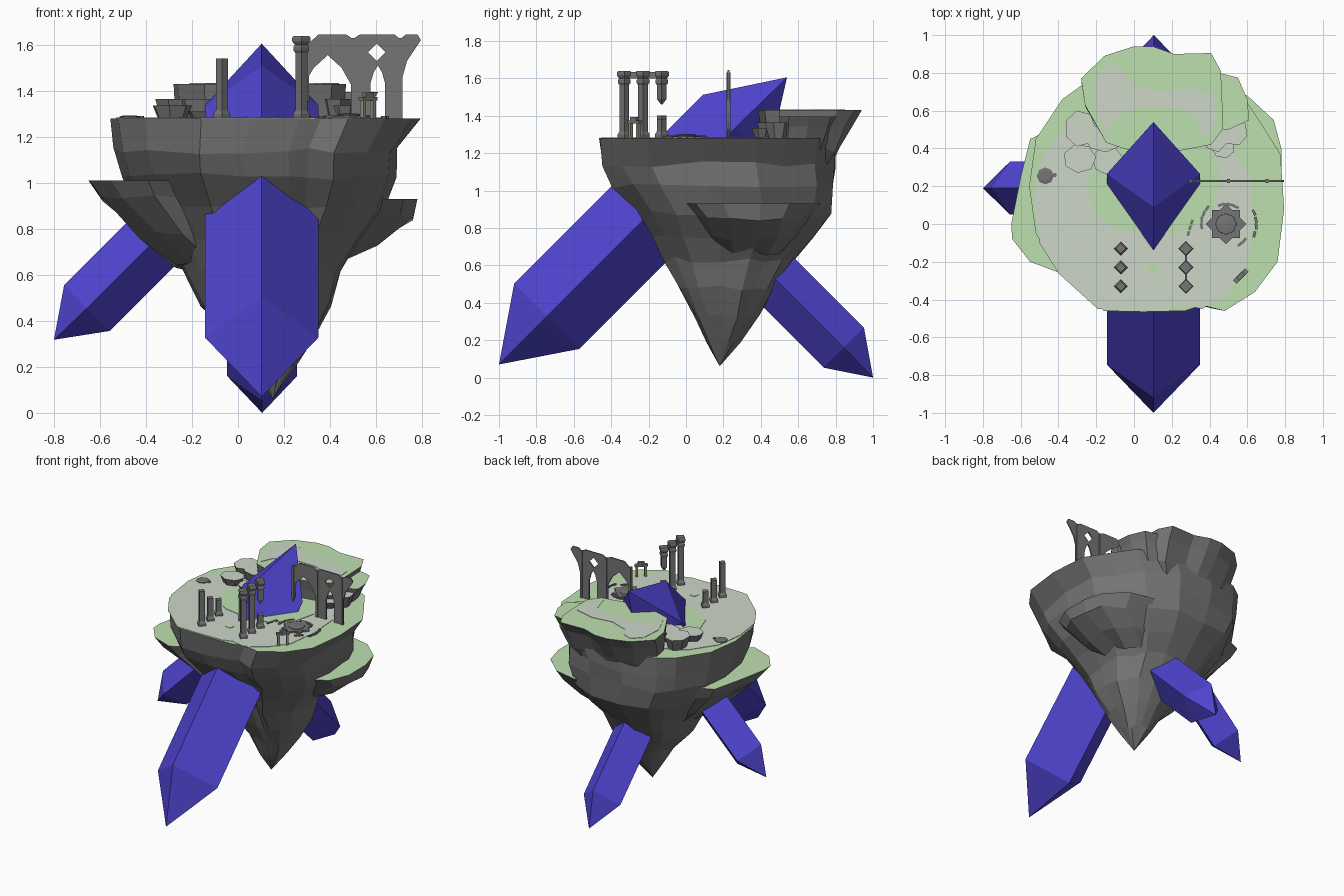
import bpy, bmesh, math, random
from mathutils import Vector, Matrix

if "Cube" in bpy.data.objects:
    bpy.data.objects.remove(bpy.data.objects["Cube"])

random.seed(4)


def material(name, r, g, b):
    lin = [((c / 255 + 0.055) / 1.055) ** 2.4 for c in (r, g, b)]
    m = bpy.data.materials.new(name)
    m.diffuse_color = (*lin, 1)
    m.use_nodes = True
    m.node_tree.nodes["Principled BSDF"].inputs["Base Color"].default_value = m.diffuse_color
    return m


ROCK = material("grey_rock", 117, 117, 117)
GRASS = material("grass_green", 189, 224, 175)
PATH = material("dusty_path", 205, 215, 201)
CRYSTAL = material("violet_crystal", 80, 69, 210)
PALE = material("pale_stone", 150, 150, 130)


def finish(bm, name, *mats):
    bmesh.ops.recalc_face_normals(bm, faces=bm.faces[:])
    me = bpy.data.meshes.new(name)
    bm.to_mesh(me)
    bm.free()
    for m in mats:
        me.materials.append(m)
    ob = bpy.data.objects.new(name, me)
    bpy.context.collection.objects.link(ob)
    return ob


def fit(outline, box):
    """Stretch an outline into a box (xmin, xmax, ymin, ymax)."""
    xs, ys = [p[0] for p in outline], [p[1] for p in outline]
    x0, x1, y0, y1 = min(xs), max(xs), min(ys), max(ys)
    return [(box[0] + (x - x0) / (x1 - x0) * (box[1] - box[0]),
             box[2] + (y - y0) / (y1 - y0) * (box[3] - box[2])) for x, y in outline]


def loft(bm, rings):
    vs = [[bm.verts.new(p) for p in r] for r in rings]
    for a, b in zip(vs, vs[1:]):
        for i in range(len(a)):
            j = (i + 1) % len(a)
            bm.faces.new((a[i], a[j], b[j], b[i]))
    return bm.faces.new(vs[0]), bm.faces.new(vs[-1][::-1])


def rock(name, outline, layers, top=GRASS, jit=0.022, tip=None):
    """Stacked craggy rings; the first layer is the flat grassy top."""
    bm = bmesh.new()
    rings = []
    for k, (z, *box) in enumerate(layers):
        cx, cy = (box[0] + box[1]) / 2, (box[2] + box[3]) / 2
        ring = []
        for x, y in fit(outline, box):
            s = 1 + (random.uniform(-jit, jit) if k else 0)
            dz = random.uniform(-0.018, 0.018) if k and jit else 0
            ring.append((cx + (x - cx) * s, cy + (y - cy) * s, z + dz))
        rings.append(ring)
    top_face, low = loft(bm, rings)
    if tip:
        bmesh.ops.poke(bm, faces=[low])["verts"][0].co = tip
    top_face.material_index = 1
    return finish(bm, name, ROCK, top)


def plate(name, pts, z, mat, h=0.004):
    bm = bmesh.new()
    loft(bm, [[(x, y, z + h) for x, y in pts], [(x, y, z) for x, y in pts]])
    return finish(bm, name, mat)


def circle(n, r, cx=0, cy=0, a=0):
    return [(cx + r * math.cos(a + math.tau * i / n), cy + r * math.sin(a + math.tau * i / n)) for i in range(n)]


def box(name, loc, size, rot=0, mat=ROCK):
    bm = bmesh.new()
    bmesh.ops.create_cube(bm, size=1, matrix=Matrix.Translation(loc) @ Matrix.Rotation(rot, 4, 'Z')
                          @ Matrix.Diagonal((*size, 1)))
    return finish(bm, name, mat)


def crystal(name, tip0, c0, c1, tip1, side, r):
    """Four-sided prism with pointed ends."""
    bm = bmesh.new()
    c0, c1, side = Vector(c0), Vector(c1), Vector(side)
    perp = (c1 - c0).normalized().cross(side)
    rings = [[c + d * r for d in (side, perp, -side, -perp)] for c in (c0, c1)]
    for face, tip in zip(loft(bm, rings), (tip0, tip1)):
        bmesh.ops.poke(bm, faces=[face])["verts"][0].co = tip
    return finish(bm, name, CRYSTAL)


# Main floating island, with alternating steep and undercut strata
ISLE = [(-.16, -.46), (.05, -.465), (.27, -.46), (.36, -.43), (.48, -.46), (.64, -.36), (.76, -.2), (.795, .08),
        (.775, .37), (.675, .53), (.56, .7), (.3, .8), (0, .8), (-.27, .74), (-.38, .66),
        (-.52, .45), (-.555, .2), (-.52, -.05), (-.4, -.24)]
rock("island", ISLE, [
    (1.28, -.555, .795, -.465, .80), (1.14, -.53, .70, -.445, .79), (1.03, -.51, .69, -.39, .79),
    (.88, -.42, .63, -.27, .77), (.75, -.32, .53, -.19, .67), (.63, -.24, .44, -.11, .57),
    (.48, -.16, .41, -.035, .47), (.33, -.02, .33, .045, .39), (.2, .05, .25, .11, .29)],
    tip=(.15, .18, .06))

# Side shelves and rear plateau
rock("left_shelf", [(-.39, -.26), (-.55, -.2), (-.645, -.08), (-.65, 0), (-.63, .1), (-.6, .25),
                    (-.55, .45), (-.4, .52), (-.2, .35), (-.2, -.15)], [
    (1.01, -.65, -.2, -.26, .52), (.93, -.59, -.2, -.22, .5), (.77, -.43, -.1, -.1, .47),
    (.64, -.27, 0, .02, .4)])
rock("right_shelf", [(.5, 0), (.62, 0), (.72, .05), (.78, .2), (.78, .4), (.74, .55), (.6, .68),
                     (.42, .72), (.3, .5), (.35, .2)], [
    (.93, .3, .78, 0, .72), (.85, .3, .76, .07, .65), (.74, .25, .61, .11, .6),
    (.67, .2, .46, .15, .52)])
rock("rear_plateau", [(-.25, .63), (-.27, .77), (-.15, .89), (.0, .94), (.1, .94), (.21, .9), (.4, .905),
                      (.45, .81), (.46, .58), (.46, .5), (.4, .42), (.2, .38), (-.02, .39), (-.14, .43)], [
    (1.43, -.28, .47, .38, .94), (1.35, -.27, .46, .4, .885), (1.22, -.24, .44, .41, .82),
    (1.1, -.14, .36, .42, .76)])
rock("plateau_spur", [(.3, .8), (.45, .8), (.55, .775), (.6, .66), (.61, .55), (.5, .5), (.3, .5)], [
    (1.395, .3, .61, .5, .8), (1.33, .3, .58, .5, .78), (1.2, .3, .52, .5, .74)])

# Stepping rocks beside the plateau
for i, (z, *b) in enumerate([(1.365, -.36, -.2, .41, .60), (1.335, -.37, -.2, .27, .42),
                             (1.31, -.22, -.06, .26, .41), (1.365, -.26, -.06, .38, .52),
                             (1.365, .36, .50, .38, .58), (1.335, .41, .53, .35, .46),
                             (1.365, .46, .6, .42, .56)]):
    low = (b[0] + .03, b[1] - .03, b[2] + .03, b[3] - .03)
    rock(f"step_rock_{i}", circle(7, 1, a=i), [(z, *b), (1.26, *low)], top=PATH, jit=0)

# Ground patches: worn path, grass around the crystal, plateau trail
plate("worn_path", fit(ISLE, (-.53, .63, -.455, .62)), 1.279, PATH)
plate("grass_patch", [(-.26, .22), (-.2, .05), (-.08, -.03), (.1, -.06), (.28, -.04), (.42, .08),
                      (.46, .25), (.4, .42), (.1, .5), (-.15, .42)], 1.28, GRASS, .006)
plate("grass_spot", circle(7, .03, .1, -.24), 1.28, GRASS, .006)
plate("plateau_trail", [(-.21, .62), (-.2, .78), (-.13, .85), (-.06, .82), (-.02, .75), (.12, .7),
                        (.28, .72), (.43, .68), (.44, .56), (.37, .45), (.33, .58), (.2, .62),
                        (.02, .62), (-.1, .56), (-.14, .47)], 1.429, PATH)

# Crystals piercing the island
crystal("great_crystal", (.103, -1, .07), (.103, -.744, .328), (.103, .265, 1.337), (.103, .54, 1.605), (1, 0, 0), .247)
crystal("left_crystal", (-.8, .19, .318), (-.657, .19, .455), (-.2, .19, .912), (-.1, .19, 1.01), (0, 1, 0), .14)
crystal("rear_crystal", (.105, 1, 0), (.105, .844, .16), (.105, .4, .604), (.105, .3, .7), (1, 0, 0), .152)


# Ruined columns with square bases and capitals
def lathe(name, x, y, profile, n=4):
    bm = bmesh.new()
    loft(bm, [[(px, py, z) for px, py in circle(n, r, x, y)] for r, z in profile])
    return finish(bm, name, ROCK)


BASE = [(.036, 1.275), (.036, 1.3), (.026, 1.315)]
CAP = [(.026, 1.565), (.034, 1.575), (.034, 1.59), (.028, 1.6), (.04, 1.615), (.04, 1.63), (.034, 1.638)]
for y, h in ((-.33, 1.54), (-.23, 1.45), (-.13, 1.4)):
    lathe("left_column", -.07, y, BASE + [(.026, h)])
for y in (-.33, -.23):
    lathe("right_column", .275, y, BASE + CAP)
lathe("broken_column_base", .275, -.13, BASE + [(.026, 1.38)])
lathe("broken_column_top", .275, -.13, [(.004, 1.46), (.026, 1.49)] + CAP)
box("column_lintel", (.275, -.23, 1.617), (.012, .2, .034))


# Ruined arcade wall with a diamond window
def wall(name, loops, y, depth):
    cu = bpy.data.curves.new(name, 'CURVE')
    cu.dimensions, cu.fill_mode, cu.extrude = '2D', 'BOTH', depth / 2
    for pts in loops:
        s = cu.splines.new('POLY')
        s.points.add(len(pts) - 1)
        for p, (x, z) in zip(s.points, pts):
            p.co = (x, z, 0, 1)
        s.use_cyclic_u = True
    cu.materials.append(ROCK)
    ob = bpy.data.objects.new(name, cu)
    ob.location.y, ob.rotation_euler.x = y, math.pi / 2
    bpy.context.collection.objects.link(ob)


wall("arcade_wall", [
    [(.495, 1.28), (.575, 1.28), (.575, 1.43), (.59, 1.48), (.608, 1.51), (.626, 1.48), (.64, 1.43),
     (.64, 1.28), (.715, 1.28), (.715, 1.46), (.735, 1.53), (.795, 1.62), (.78, 1.645), (.73, 1.645),
     (.705, 1.625), (.68, 1.645), (.53, 1.645), (.5, 1.625), (.47, 1.645), (.35, 1.645), (.3, 1.6),
     (.3, 1.45), (.33, 1.5), (.39, 1.555), (.45, 1.5), (.495, 1.42)],
    circle(4, .038, .603, 1.568)], .228, .01)
for x, h in ((.3, .34), (.5, .355), (.705, .355)):
    box("arcade_post", (x, .228, 1.275 + h / 2), (.016, .022, h))

# Star-shaped shrine floor with a ring of fallen slabs
for i in range(2):
    box("shrine_floor", (.487, 0, 1.282 + .003 * i), (.15, .15, .018), i * math.pi / 4)
lathe("shrine_centre", .487, 0, [(.06, 1.28), (.055, 1.298), (.02, 1.302)], 8)
for d in (-20, -5, 8, 22, 60, 75, 90, 105, 140, 155, 170, 185, 305, 318):
    a = math.radians(d)
    r = .16 if -25 < d < 30 else (.105 if d < 130 else .13)
    box("ring_slab", (.487 + r * math.cos(a), r * math.sin(a), 1.284), (.014, .032, .012), a + .1)
for y in (-.04, -.01, .02):
    box("fallen_slab", (.3 + y * .3, y - .01, 1.284), (.014, .026, .012), -.3)

# Small stone gate
for s in (-1, 1):
    box("gate_post", (.565 + s * .021, -.275 + s * .021, 1.32), (.016, .02, .085), math.pi / 4, PALE)
box("gate_lintel", (.565, -.275, 1.366), (.09, .026, .016), math.pi / 4)
box("gate_crown", (.565, -.275, 1.382), (.045, .022, .02), math.pi / 4)

# Low well
lathe("well", -.47, .255, [(.045, 1.278), (.045, 1.288), (.03, 1.292)], 8)
lathe("well_stone", -.42, .26, [(.012, 1.278), (.012, 1.29)], 6)
